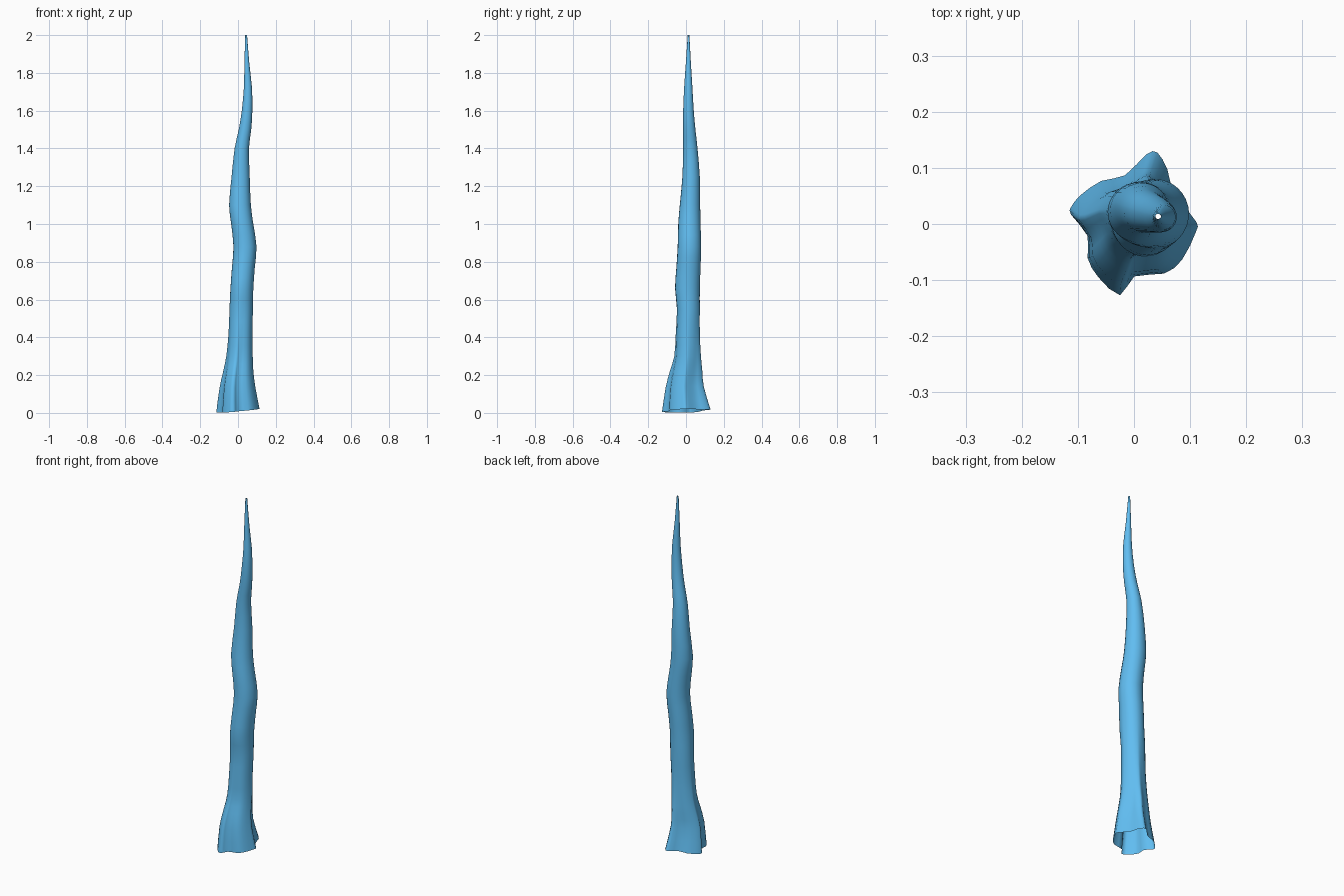
import bpy, bmesh, math
from mathutils import Vector

if "Cube" in bpy.data.objects:
    bpy.data.objects.remove(bpy.data.objects["Cube"])

# Lobed root outline seen from above, anticlockwise
ROOT = [(.113, .005), (.085, .04), (.067, .071), (.06, .10), (.042, .13), (.022, .127),
        (-.017, .089), (-.06, .079), (-.097, .054), (-.115, .032), (-.115, .018),
        (-.085, -.02), (-.085, -.06), (-.065, -.095), (-.026, -.127), (0, -.093),
        (.054, -.088), (.087, -.063), (.112, -.013)]

# Trunk stations: z, x min, x max, y min, y max, amount of root lobing
STATIONS = [
    (0, -.115, .114, -.127, .13, 1), (.13, -.098, .091, -.108, .094, .8),
    (.22, -.078, .081, -.085, .086, .6), (.3, -.062, .078, -.062, .079, .4),
    (.42, -.05, .076, -.054, .073, .2), (.55, -.045, .079, -.048, .073, .08),
    (.66, -.04, .081, -.058, .073, 0), (.77, -.032, .089, -.051, .077, 0),
    (.88, -.024, .098, -.044, .08, 0), (1.0, -.036, .081, -.041, .077, 0),
    (1.1, -.047, .068, -.033, .075, 0), (1.25, -.034, .062, -.019, .073, 0),
    (1.4, -.018, .058, -.015, .061, 0), (1.5, .004, .07, -.015, .05, 0),
    (1.6, .02, .076, -.015, .041, 0), (1.72, .031, .074, -.01, .034, 0),
    (1.85, .034, .06, -.001, .026, 0), (2.0, .038, .048, .009, .018, 0)]


def spline(p, i, t, closed):
    """Catmull-Rom point on segment i of the control list p."""
    n = len(p)
    a, b, c, d = (Vector(p[k % n] if closed else p[min(max(k, 0), n - 1)])
                  for k in (i - 1, i, i + 1, i + 2))
    return b + (c - a) * (t / 2) + (a * 2 - b * 5 + c * 4 - d) * (t * t / 2) \
        + (b * 3 - a - c * 3 + d) * (t ** 3 / 2)


def fit(values, lo, hi):
    """Rescale values to span lo..hi."""
    a, b = min(values), max(values)
    return [lo + (v - a) / (b - a) * (hi - lo) for v in values]


outline = [spline(ROOT, i, t, True) for i in range(len(ROOT)) for t in (0, .5)]
levels = [spline(STATIONS, i, t, False) for i in range(len(STATIONS) - 1) for t in (0, .5)]
levels.append(Vector(STATIONS[-1]))

# Trunk: open tube lofted from the lobed root to the narrow tip
bm = bmesh.new()
rings = []
for z, x0, x1, y0, y1, lobe in levels:
    section = [p * lobe + p.normalized() * .1 * (1 - lobe) for p in outline]
    xs = fit([p.x for p in section], x0, x1)
    ys = fit([p.y for p in section], y0, y1)
    tilt = max(0, 1 - z / .3)
    rings.append([bm.verts.new((x, y, z + tilt * (.011 + .09 * x + .03 * y)))
                  for x, y in zip(xs, ys)])
n = len(outline)
for low, high in zip(rings, rings[1:]):
    for i in range(n):
        j = (i + 1) % n
        bm.faces.new((low[i], low[j], high[j], high[i])).smooth = True

mesh = bpy.data.meshes.new("tree_trunk")
bm.to_mesh(mesh)
bm.free()
trunk = bpy.data.objects.new("tree_trunk", mesh)
bpy.context.collection.objects.link(trunk)

# Blue trunk colour
blue = bpy.data.materials.new("trunk_blue")
blue.diffuse_color = (.119, .51, .88, 1)
blue.use_nodes = True
blue.node_tree.nodes["Principled BSDF"].inputs["Base Color"].default_value = blue.diffuse_color
mesh.materials.append(blue)
